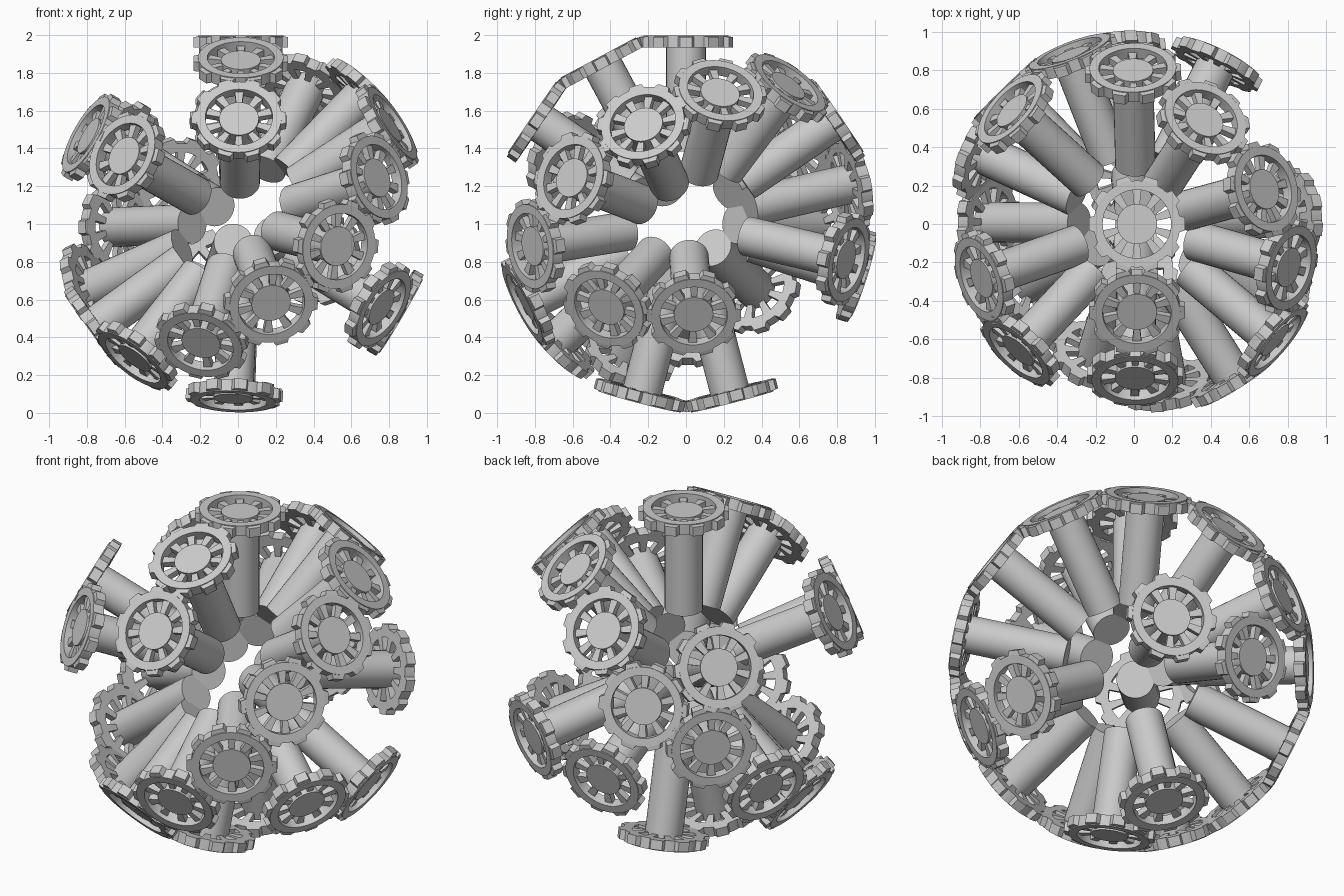
import bpy, bmesh
from math import cos, sin, pi, radians
from mathutils import Vector, Matrix

if "Cube" in bpy.data.objects:
    bpy.data.objects.remove(bpy.data.objects["Cube"], do_unlink=True)

grey = bpy.data.materials.new("plain_grey")
grey.use_nodes = True
colour = (0.6, 0.6, 0.6, 1)
grey.diffuse_color = colour
grey.node_tree.nodes["Principled BSDF"].inputs["Base Color"].default_value = colour

CENTRE = Vector((0.015, 0, 1.013))
TOP = 0.985       # distance of the wheel face from the centre
BOTTOM = 0.922
TEETH = 10


def finish(bm, name):
    bmesh.ops.recalc_face_normals(bm, faces=bm.faces)
    mesh = bpy.data.meshes.new(name)
    bm.to_mesh(mesh)
    bm.free()
    mesh.materials.append(grey)
    return mesh


def lathe(bm, profile, steps):
    """Revolve a closed (radius, height) profile about z."""
    rings = []
    for i in range(steps):
        a = 2 * pi * i / steps
        rings.append([bm.verts.new((r * cos(a), r * sin(a), z)) for r, z in profile])
    n = len(profile)
    for i in range(steps):
        here, there = rings[i], rings[(i + 1) % steps]
        for k in range(n):
            m = (k + 1) % n
            bm.faces.new((here[k], there[k], there[m], here[m]))


def wedge(bm, angle, inner, outer):
    """Tapered radial block; each end is (radius, half width, low, high)."""
    turn = Matrix.Rotation(angle, 3, 'Z')
    v = []
    for r, w, low, high in (inner, outer):
        for y, z in ((-w, low), (w, low), (w, high), (-w, high)):
            v.append(bm.verts.new(turn @ Vector((r, y, z))))
    bm.faces.new(v[:4])
    bm.faces.new(v[4:])
    for k in range(4):
        m = (k + 1) % 4
        bm.faces.new((v[k], v[m], v[m + 4], v[k + 4]))


def wheel_mesh():
    bm = bmesh.new()
    # rim
    lathe(bm, [(0.178, TOP), (0.226, TOP), (0.226, BOTTOM), (0.178, BOTTOM)], 40)
    for i in range(TEETH):
        a = 2 * pi * i / TEETH
        # tooth and spoke
        wedge(bm, a, (0.215, 0.045, BOTTOM, TOP - 0.004), (0.25, 0.033, BOTTOM, TOP - 0.008))
        wedge(bm, a + pi / TEETH, (0.09, 0.014, BOTTOM, TOP - 0.025),
              (0.185, 0.024, BOTTOM, TOP - 0.025))
    return finish(bm, "gear_wheel")


def shaft_mesh():
    bm = bmesh.new()
    start, end = 0.37, TOP - 0.015
    bmesh.ops.create_cone(bm, cap_ends=True, segments=32, radius1=0.105, radius2=0.105,
                          depth=end - start,
                          matrix=Matrix.Translation((0, 0, (start + end) / 2)))
    return finish(bm, "shaft")


# outward directions: a closed loop of meshing wheels, then the short chains
loop = [(.35, .54, .72), (.66, .18, .68), (.77, -.22, .5), (.715, -.6, .23),
        (.51, -.81, -.13), (.16, -.85, -.43), (-.21, -.69, -.64), (-.56, -.31, -.72),
        (-.76, .01, -.55), (-.81, .37, -.36), (-.67, .69, -.03), (-.65, .59, .41),
        (-.34, .87, .2), (-.02, .79, .54)]
top_chain = [(0, 0, 1), (0, -.46, .86), (-.01, -.81, .55)]
pairs = [(-.62, -.66, .35), (-.8, -.28, .45),
         (.74, -.42, -.45), (.83, .04, -.49),
         (.42, .84, -.2), (-.1, .91, -.29),
         (-.04, -.24, -.93), (-.03, .24, -.93)]

parts = {"gear_wheel": wheel_mesh(), "shaft": shaft_mesh()}
for mesh in parts.values():
    mesh.shade_smooth()
    mesh.set_sharp_from_angle(angle=radians(30))

for i, d in enumerate(loop + top_chain + pairs, 1):
    turn = Vector(d).to_track_quat('Z', 'Y').to_matrix().to_4x4()
    for name, mesh in parts.items():
        ob = bpy.data.objects.new(f"{name}_{i}", mesh)
        ob.matrix_world = Matrix.Translation(CENTRE) @ turn
        bpy.context.collection.objects.link(ob)
